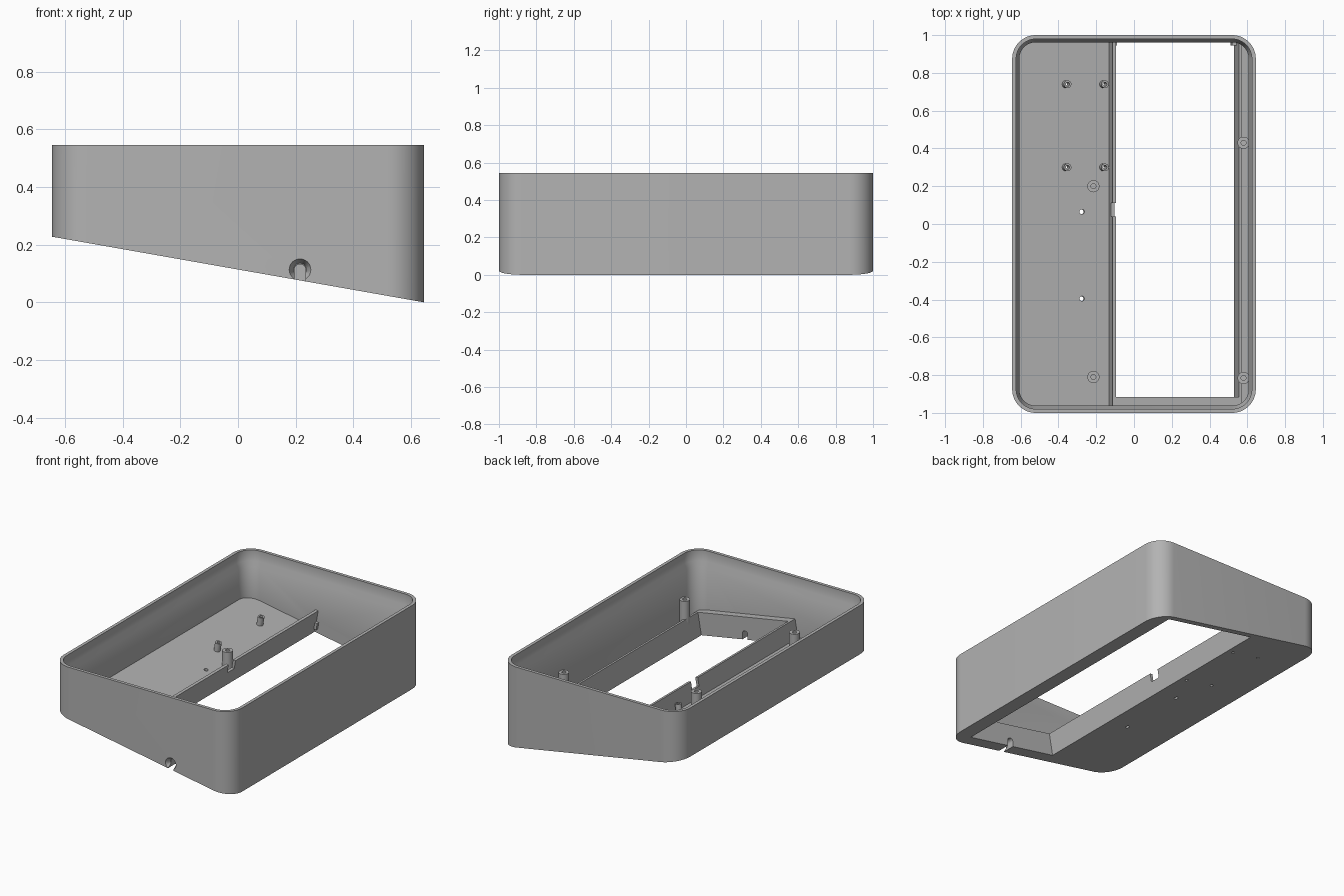
import bpy, bmesh, math
from mathutils import Matrix, Vector

cube = bpy.data.objects.get("Cube")
if cube:
    bpy.data.objects.remove(cube, do_unlink=True)

TILT = math.radians(10)
HALF_X, HALF_Y, TOP, RADIUS = 0.645, 1.0, 0.545, 0.125
BASE = HALF_X * math.tan(TILT)
FLOOR = 0.025          # floor thickness
FRAME_TOP = 0.145      # frame height above the underside
SLOPE = Matrix.Translation((0, 0, BASE)) @ Matrix.Rotation(TILT, 4, 'Y')

grey = bpy.data.materials.new("plain grey")
grey.use_nodes = True
colour = (0.45, 0.45, 0.45, 1)
grey.diffuse_color = colour
grey.node_tree.nodes["Principled BSDF"].inputs["Base Color"].default_value = colour


def under(x):
    """Height of the sloping underside."""
    return BASE - x * math.tan(TILT)


def finish(name, bm, matrix=Matrix.Identity(4)):
    bmesh.ops.transform(bm, matrix=matrix, verts=bm.verts)
    bmesh.ops.recalc_face_normals(bm, faces=bm.faces)
    mesh = bpy.data.meshes.new(name)
    bm.to_mesh(mesh)
    bm.free()
    mesh.materials.append(grey)
    obj = bpy.data.objects.new(name, mesh)
    bpy.context.collection.objects.link(obj)
    return obj


def box(name, x, y, z, matrix=SLOPE):
    bm = bmesh.new()
    bmesh.ops.create_cube(bm, size=1)
    for v in bm.verts:
        v.co = [lo + (c + 0.5) * (hi - lo) for c, (lo, hi) in zip(v.co, (x, y, z))]
    return finish(name, bm, matrix)


def rod(name, r1, r2, low, high, matrix):
    bm = bmesh.new()
    bmesh.ops.create_cone(bm, cap_ends=True, segments=32, radius1=r1, radius2=r2,
                          depth=high - low,
                          matrix=Matrix.Translation((0, 0, (low + high) / 2)))
    return finish(name, bm, matrix)


def select(obj):
    bpy.ops.object.select_all(action='DESELECT')
    obj.select_set(True)
    bpy.context.view_layer.objects.active = obj


def cut(obj, cutters):
    select(obj)
    for c in cutters:
        mod = obj.modifiers.new("cut", 'BOOLEAN')
        mod.operation, mod.solver, mod.object = 'DIFFERENCE', 'EXACT', c
        bpy.ops.object.modifier_apply(modifier=mod.name)


def smooth(obj):
    select(obj)
    bpy.ops.object.shade_smooth_by_angle(angle=math.radians(30))


def ring(bm, inset, height):
    """Rounded rectangle; height is a number or a function of x."""
    verts, r, steps = [], RADIUS - inset, 12
    for k, (sx, sy) in enumerate(((1, 1), (-1, 1), (-1, -1), (1, -1))):
        for i in range(steps + 1):
            a = math.pi / 2 * (k + i / steps)
            x = sx * (HALF_X - RADIUS) + r * math.cos(a)
            y = sy * (HALF_Y - RADIUS) + r * math.sin(a)
            verts.append(bm.verts.new((x, y, height(x) if callable(height) else height)))
    return verts


# Shell: underside, outer wall, stepped rim, inner wall and sloping floor
bm = bmesh.new()
rings = [ring(bm, inset, h) for inset, h in (
    (0, under), (0, TOP), (0.021, TOP), (0.021, 0.475), (0.038, 0.445),
    (0.038, lambda x: under(x) + FLOOR / math.cos(TILT)))]
for a, b in zip(rings, rings[1:]):
    for i in range(len(a)):
        j = (i + 1) % len(a)
        bm.faces.new((a[i], a[j], b[j], b[i]))
bm.faces.new(rings[0])
bm.faces.new(rings[-1])
shell = finish("shell", bm)

# Frame walls around the window, square to the sloping floor
low = FLOOR - 0.001
window = ((-0.122, 0.538), (-0.915, 0.962))
inner_wall = box("frame_inner_wall", (-0.14, -0.122), (-0.965, 0.965), (low, FRAME_TOP))
outer_wall = box("frame_outer_wall", (0.538, 0.556), (-0.965, 0.965), (low, FRAME_TOP))
front_block = box("frame_front_block", (-0.13, 0.545), (-0.97, -0.915), (low, FRAME_TOP))
box("corner_tab_inner", (-0.125, -0.105), (0.945, 0.97), (low, 0.07))
box("corner_tab_outer", (0.515, 0.54), (0.945, 0.97), (low, 0.07))

# Cutters: window, wall notch, cable slot and its countersink
window_cut = box("window_cutter", *window, (-0.1, 0.08))
notch_cut = box("notch_cutter", (-0.2, -0.05), (0.04, 0.11), (0.09, 0.2))
along_y = Matrix.Translation((0.215, 0, 0.113)) @ Matrix.Rotation(-math.pi / 2, 4, 'X')
slot_round = rod("slot_round_cutter", 0.019, 0.019, -1.1, -0.85, along_y)
slot_straight = box("slot_straight_cutter", (0.196, 0.234), (-1.1, -0.85), (-0.1, 0.113),
                    Matrix.Identity(4))
sink = rod("countersink_cutter", 0.0385, 0.019, -1.002, -0.963, along_y)
cutters = [window_cut, notch_cut, slot_round, slot_straight, sink]


def on_floor(x, y):
    """Frame standing square on the floor at x, y."""
    return Matrix.Translation((x, y, under(x))) @ Matrix.Rotation(TILT, 4, 'Y')


# Small tilted standoffs with through holes
holes = []
for x in (-0.365, -0.167):
    for y in (0.3, 0.74):
        standoff = rod("small_standoff", 0.02, 0.02, low, 0.08, on_floor(x, y))
        hole = rod("standoff_hole_cutter", 0.01, 0.01, -0.05, 0.15, on_floor(x, y))
        cut(standoff, [hole])
        smooth(standoff)
        holes.append(hole)
for y in (0.065, -0.395):
    holes.append(rod("floor_hole_cutter", 0.013, 0.013, -0.05, 0.1, on_floor(-0.28, y)))
cutters += holes

# Upright screw posts with blind holes, all ending at one height
for x, y in ((-0.215, 0.2), (-0.215, -0.81), (0.58, 0.43), (0.58, -0.815)):
    at = Matrix.Translation((x, y, 0))
    post = rod("screw_post", 0.032, 0.032, under(x) + 0.015, 0.28, at)
    hole = rod("post_hole_cutter", 0.013, 0.013, 0.21, 0.35, at)
    cut(post, [hole])
    smooth(post)
    cutters.append(hole)

cut(shell, [window_cut, slot_round, slot_straight, sink] + holes)
cut(inner_wall, [notch_cut])
cut(front_block, [slot_round, slot_straight])
smooth(shell)
smooth(front_block)

for c in cutters:
    bpy.data.objects.remove(c, do_unlink=True)
